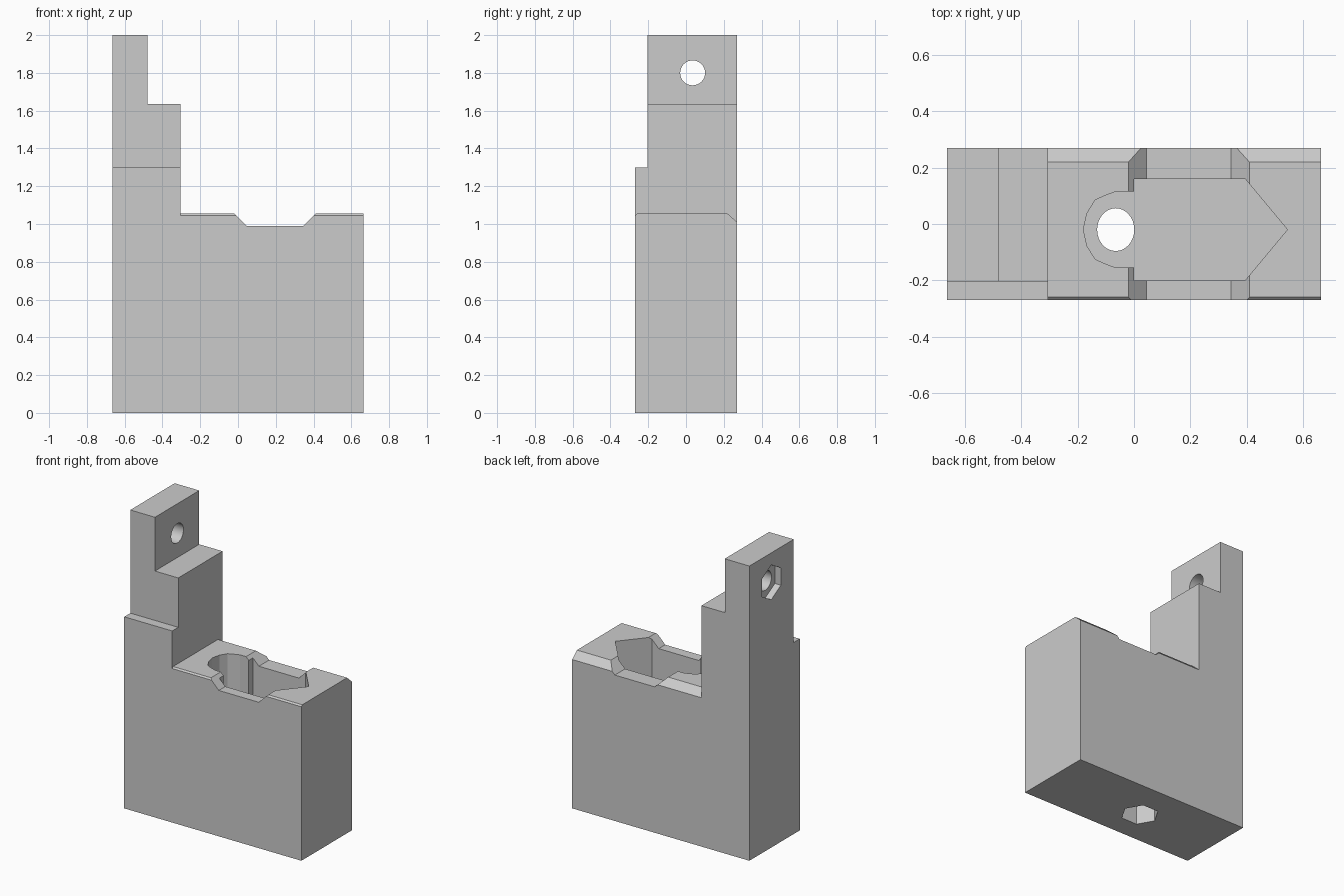
import bpy
import math
from mathutils import Vector

if "Cube" in bpy.data.objects:
    bpy.data.objects.remove(bpy.data.objects["Cube"], do_unlink=True)

GREY = (0.6, 0.6, 0.6, 1.0)
grey = bpy.data.materials.new("plain grey")
grey.use_nodes = True
grey.diffuse_color = GREY
grey.node_tree.nodes["Principled BSDF"].inputs["Base Color"].default_value = GREY


def prism(name, outline, axis, low, high):
    """Extrude a closed 2D outline along an axis (x: yz, y: xz, z: xy outline)."""
    place = {"x": lambda p, h: (h, p[0], p[1]),
             "y": lambda p, h: (p[0], h, p[1]),
             "z": lambda p, h: (p[0], p[1], h)}[axis]
    n = len(outline)
    verts = [Vector(place(p, h)) for h in (low, high) for p in outline]
    faces = [list(range(n))[::-1], list(range(n, 2 * n))]
    faces += [[i, (i + 1) % n, n + (i + 1) % n, n + i] for i in range(n)]
    mesh = bpy.data.meshes.new(name)
    mesh.from_pydata(verts, [], faces)
    mesh.materials.append(grey)
    obj = bpy.data.objects.new(name, mesh)
    bpy.context.scene.collection.objects.link(obj)
    # Consistent outward normals
    bpy.context.view_layer.objects.active = obj
    bpy.ops.object.select_all(action="DESELECT")
    obj.select_set(True)
    bpy.ops.object.mode_set(mode="EDIT")
    bpy.ops.mesh.select_all(action="SELECT")
    bpy.ops.mesh.normals_make_consistent(inside=False)
    bpy.ops.object.mode_set(mode="OBJECT")
    return obj


def ring(cx, cy, rx, ry, sides, turn=0.0):
    angles = [turn + math.tau * i / sides for i in range(sides)]
    return [(cx + rx * math.cos(a), cy + ry * math.sin(a)) for a in angles]


def cut(target, cutter):
    cutter.hide_render = True
    mod = target.modifiers.new("cut", "BOOLEAN")
    mod.operation = "DIFFERENCE"
    mod.solver = "EXACT"
    mod.object = cutter
    bpy.context.view_layer.objects.active = target
    bpy.ops.object.modifier_apply(modifier=mod.name)
    bpy.data.objects.remove(cutter, do_unlink=True)


# Stepped body with a shallow notch in its top
side, depth, top = 0.665, 0.27, 1.055
wall = -0.305
body = prism("stepped_block", [
    (-side, 0), (side, 0), (side, top), (0.41, top), (0.345, 0.99),
    (0.045, 0.99), (-0.02, top), (wall, top), (wall, 1.635),
    (-0.48, 1.635), (-0.48, 2), (-side, 2)], "y", -depth, depth)

# Ledge across the front of the tower
cut(body, prism("ledge_cutter", [(-0.4, 1.3), (-0.205, 1.3), (-0.205, 2.1),
                                 (-0.4, 2.1)], "x", -0.8, 0))

# Back and front chamfers of the low top
cut(body, prism("back_chamfer_cutter", [(0.22, top), (0.32, 0.965), (0.32, 1.2),
                                        (0.22, 1.2)], "x", wall, 0.8))
cut(body, prism("front_chamfer_cutter", [(-0.26, top), (-0.28, 1.035), (-0.28, 1.2),
                                         (-0.26, 1.2)], "x", wall, 0.8))

# Arrow-shaped pocket with a rounded lobe, mirrored about its centre line
mid = -0.02
half = [(0.395, 0.18), (0, 0.18), (0, 0.135), (-0.065, 0.135),
        (-0.105, 0.12), (-0.138, 0.105), (-0.167, 0.058)]
outline = [(0.545, mid)] + [(x, mid + y) for x, y in half]
outline += [(-0.18, mid)] + [(x, mid - y) for x, y in reversed(half)]
cut(body, prism("pocket_cutter", outline, "z", 0.69, 1.3))

# Upright bolt hole with a hexagonal nut recess in the base
cut(body, prism("base_hole_cutter", ring(-0.065, mid, 0.066, 0.076, 32), "z", -0.1, 0.8))
cut(body, prism("base_nut_cutter", ring(-0.065, mid, 0.12, 0.12, 6), "z", -0.1, 0.4))

# Cross hole through the tower with a nut recess on the outer side
cut(body, prism("tower_hole_cutter", ring(0.035, 1.8, 0.066, 0.066, 32), "x", -0.8, -0.4))
cut(body, prism("tower_nut_cutter", ring(0.035, 1.8, 0.118, 0.118, 6, math.pi / 6),
                "x", -0.8, -0.62))

# Smooth bores, crisp edges elsewhere
bpy.ops.object.select_all(action="DESELECT")
body.select_set(True)
bpy.context.view_layer.objects.active = body
bpy.ops.object.shade_smooth_by_angle(angle=math.radians(15))
